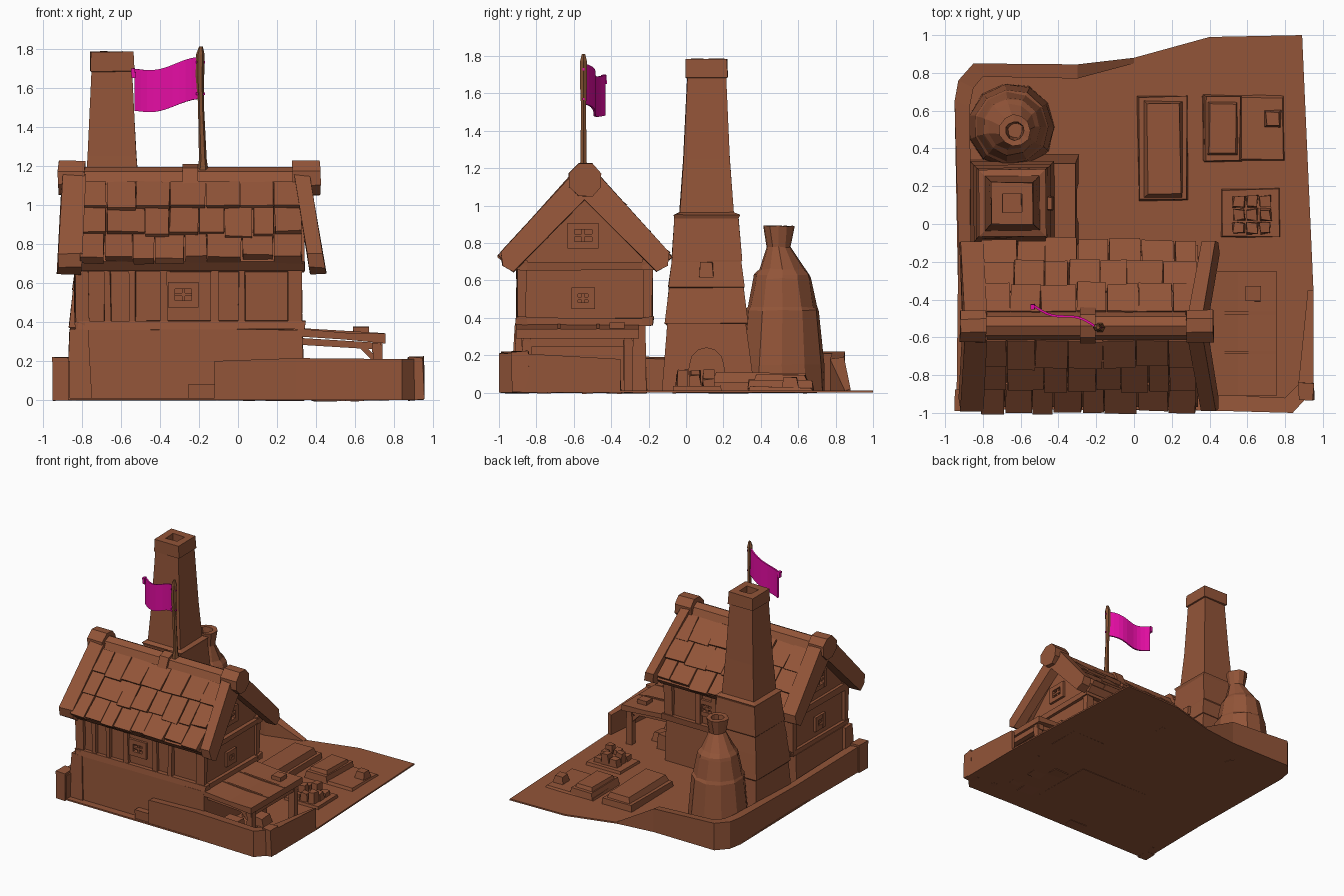
import bpy, bmesh, math, random
from mathutils import Vector

if "Cube" in bpy.data.objects:
    bpy.data.objects.remove(bpy.data.objects["Cube"])

random.seed(4)

def material(name, col):
    m = bpy.data.materials.new(name)
    m.diffuse_color = (*col, 1)
    m.use_nodes = True
    m.node_tree.nodes["Principled BSDF"].inputs["Base Color"].default_value = m.diffuse_color
    return m

BROWN = material("clay_brown", (0.29, 0.09, 0.04))
POLE = material("pole_brown", (0.22, 0.08, 0.03))
PINK = material("flag_magenta", (0.78, 0.004, 0.37))

def make(name, verts, faces, mat=BROWN, jit=0.0):
    bm = bmesh.new()
    vs = [bm.verts.new(Vector(v) + Vector([random.uniform(-jit, jit) for _ in range(3)])) for v in verts]
    for f in faces:
        bm.faces.new([vs[i] for i in f])
    bmesh.ops.recalc_face_normals(bm, faces=bm.faces)
    me = bpy.data.meshes.new(name)
    bm.to_mesh(me)
    bm.free()
    me.materials.append(mat)
    ob = bpy.data.objects.new(name, me)
    bpy.context.collection.objects.link(ob)
    return ob

def loft(name, rings, mat=BROWN, jit=0.0):
    """Skin a list of equal-length closed rings and cap both ends."""
    n = len(rings[0])
    verts = [p for r in rings for p in r]
    faces = [(k*n+i, k*n+(i+1) % n, (k+1)*n+(i+1) % n, (k+1)*n+i)
             for k in range(len(rings)-1) for i in range(n)]
    faces += [tuple(range(n)), tuple(range(len(verts)-n, len(verts)))]
    return make(name, verts, faces, mat, jit)

def rect(x0, x1, y0, y1, z):
    return [(x0, y0, z), (x1, y0, z), (x1, y1, z), (x0, y1, z)]

def box(name, x0, x1, y0, y1, z0, z1, jit=0.0, inset=0.0, mat=BROWN):
    return loft(name, [rect(x0, x1, y0, y1, z0),
                       rect(x0+inset, x1-inset, y0+inset, y1-inset, z1)], mat, jit)

def circle(cx, cy, r, z, n):
    return [(cx+r*math.cos(2*math.pi*i/n), cy+r*math.sin(2*math.pi*i/n), z) for i in range(n)]

def prism_x(name, prof, x0, x1, lean=0.0, jit=0.0):
    """Extrude a (y, z) profile along x, leaning outward towards the bottom."""
    return loft(name, [[(x+lean*(1.15-z), y, z) for y, z in prof] for x in (x0, x1)], jit=jit)

def bar(name, p, q, w, mat=BROWN):
    """Square bar between two points."""
    p, q = Vector(p), Vector(q)
    d = (q-p).normalized()
    a = d.cross(Vector((0, 1, 0)) if abs(d.y) < 0.9 else Vector((1, 0, 0))).normalized()*w/2
    b = d.cross(a)
    return loft(name, [[c+a+b, c+a-b, c-a-b, c-a+b] for c in (p, q)], mat)

def wall(name, secs):
    """Low wall from sections (outer x, outer y, inner x, inner y, height)."""
    return loft(name, [[(ox, oy, 0), (ox, oy, h), (ix, iy, h-0.01), (ix, iy, 0)]
                       for ox, oy, ix, iy, h in secs])

# Ground plate and the low walls round the yard
ground = [(-.92, -.98), (.84, -.99), (.95, -.88), (.95, -.35), (.89, 1), (.4, .99),
          (0, .88), (-.3, .84), (-.85, .85), (-.95, .65)]
loft("ground", [[(x, y, 0) for x, y in ground], [(x, y, .012) for x, y in ground]])
wall("left_back_wall", [(-.94, -.98, -.86, -.98, .21), (-.93, -.1, -.86, -.1, .19),
                        (-.95, .65, -.87, .62, .22), (-.93, .76, -.85, .72, .22),
                        (-.85, .85, -.80, .78, .22), (-.3, .845, -.3, .77, .19), (0, .88, 0, .85, .02)])
wall("front_right_wall", [(-.12, -.98, -.12, -.88, .2), (.3, -.985, .3, -.9, .215), (.84, -1, .8, -.92, .21),
                          (.95, -.88, .87, -.85, .21), (.95, -.35, .92, -.35, .18)])
box("wall_end_stone", -.25, -.1, -.97, -.88, 0, .08, .004)
box("corner_stone_left", -.95, -.87, -.99, -.88, 0, .22, .004)
box("corner_stone_right", .87, .95, -.93, -.84, 0, .22, .006)

# House: stone ground floor, timbered upper floor with gables
box("lower_storey", -.85, .34, -.92, -.21, 0, .36, .004, .01)
box("corner_buttress", -.88, -.75, -.935, -.8, 0, .36, .004, .02)
upper = prism_x("upper_storey", [(-.875, .36), (-.875, .72), (-.54, 1.07), (-.21, .72), (-.21, .36)], -.81, .31)

# Timber frame on both long sides and both gable ends
for y in (-.88, -.205):
    box("sill_beam", -.82, .345, y-.03, y+.03, .36, .405, .005)
    box("top_beam", -.83, .34, y-.03, y+.03, .66, .71, .005)
    for x in (-.80, -.67, -.54, -.38, -.12, .02, .29):
        w = .035 if x in (-.80, .29) else .018
        box("wall_post", x-w, x+w, y-.025, y+.025, .4, .67, .005)
for x in (-.81, .315):
    box("gable_sill", x-.025, x+.025, -.91, -.19, .36, .40, .004)
    box("gable_beam", x-.025, x+.025, -.89, -.19, .655, .70, .004)

# Windows: recess cut in the wall, frame and cross bars
def window(c, along, w, h):
    c = Vector(c)
    def part(name, u0, u1, z0, z1, d):
        e = [(u0, u1), (-d, d)] if along == "x" else [(-d, d), (u0, u1)]
        return box(name, c.x+e[0][0], c.x+e[0][1], c.y+e[1][0], c.y+e[1][1], c.z+z0, c.z+z1)
    cut = part("window_cutter", -w, w, -h, h, .05)
    cut.hide_render = True
    cut.display_type = 'WIRE'
    m = upper.modifiers.new("window", 'BOOLEAN')
    m.operation, m.object, m.solver = 'DIFFERENCE', cut, 'EXACT'
    t = .018
    for s in (-1, 1):
        part("window_jamb", s*w-t, s*w+t, -h-t, h+t, .02)
        part("window_rail", -w, w, s*h-t, s*h+t, .019)
    part("window_bar", -.008, .008, -h, h, .01)
    part("window_crossbar", -w, w, -.008, .008, .012)

for y in (-.875, -.21):
    window((-.28 if y < -.5 else -.05, y, .54), "x", .06, .048)
for x in (-.81, .31):
    window((x, -.55, .84), "y", .065, .05)
    window((x, -.55, .505), "y", .045, .04)

# Roof: core, barge boards, ridge ends
prism_x("roof_core", [(-.97, .71), (-.61, 1.11), (-.47, 1.11), (-.11, .71), (-.15, .665),
                      (-.54, 1.05), (-.93, .665)], -.83, .34)
barge = [(-.99, .75), (-.62, 1.16), (-.46, 1.16), (-.09, .75), (-.10, .68), (-.16, .645),
         (-.54, 1.03), (-.92, .645), (-.98, .68)]
prism_x("barge_board_left", barge, -.90, -.78, -.05, .004)
prism_x("barge_board_right", barge, .29, .37, .16, .004)
for x0, x1 in ((-.92, -.785), (.275, .42)):
    prism_x("ridge_end", [(-.54+.093*math.cos(a), 1.138+.093*math.sin(a))
                          for a in [math.pi/8+i*math.pi/4 for i in range(8)]], x0, x1, 0, .005)
prism_x("ridge_cap", [(-.62, 1.1), (-.59, 1.17), (-.54, 1.195), (-.49, 1.17), (-.46, 1.1)], -.8, .3)
prism_x("ridge_saddle", [(-.64, 1.10), (-.60, 1.19), (-.54, 1.21), (-.48, 1.19), (-.44, 1.10)], -.285, -.205)

# Shingle rows, each one a wedge lifted at its lower edge
def slope(side, s, lift):
    return (-.54+side*(.07+s*.36+lift*.74), 1.11-s*.40+lift*.67)

for side in (-1, 1):
    for s0, s1 in ((0, .36), (.30, .70), (.64, 1.0)):
        x = -.81
        while x < .32:
            w = min(random.uniform(.11, .2), .33-x)
            if .33-x-w < .06:
                w = .33-x
            end = s1+random.uniform(-.03, .03)
            lift = random.uniform(.028, .045)
            prof = [slope(side, s0, -.01), slope(side, s0, .014), slope(side, end, lift), slope(side, end, -.005)]
            prism_x("shingle", prof, x+.003, x+w-.003, 0, .004)
            x += w

# Flag and pole
loft("flag_pole", [circle(-.19+dx, -.548, r, z, 6) for z, r, dx in
                   ((1.17, .03, .01), (1.23, .02, .01), (1.52, .015, 0), (1.66, .022, -.005), (1.77, .022, -.003), (1.81, .01, 0))], POLE)
N = 10
cols = [(-.205-.325*u, -.55+.11*u+.018*math.sin(6.3*u), .018*math.sin(5*u+1.4)-.045*u) for u in [i/N for i in range(N+1)]]
flag = make("flag", [(x, y, 1.53+j*.105+dz-(.0 if j else .005)) for x, y, dz in cols for j in range(3)],
            [(i*3+j, i*3+3+j, i*3+4+j, i*3+1+j) for i in range(N) for j in range(2)], PINK)
flag.modifiers.new("thickness", 'SOLIDIFY').thickness = .012
for z in (1.57, 1.73):
    bar("flag_tie", (-.215, -.55, z), (-.17, -.548, z), .012, PINK)
box("flag_corner", -.548, -.525, -.452, -.425, 1.65, 1.70, .003, 0, PINK)

# Chimney: stepped base, tapering shaft, hollow cap
steps = [(.235, 0), (.21, .36), (.222, .37), (.20, .56), (.205, .565), (.185, .70), (.188, .705), (.17, .93),
         (.178, .95), (.145, .965), (.125, 1.25), (.103, 1.68), (.113, 1.685), (.11, 1.785), (.05, 1.785), (.05, 1.6)]
loft("chimney", [rect(-.645-h, -.645+h, .11-h, .11+h, z) for h, z in steps], jit=.003)

# Hearth block with an arched firebox opening
arch = [(.0, .012)] + [(.11-.09*math.cos(a), .15+.09*math.sin(a)) for a in [i*math.pi/6 for i in range(7)]] + [(.22, .012)]
hearth = loft("hearth", [rect(-.6, -.29, -.13, .37, 0), rect(-.6, -.31, -.1, .32, .37)])
cutter = prism_x("firebox_cutter", arch, -.43, -.2)
cutter.hide_render = True
cutter.display_type = 'WIRE'
m = hearth.modifiers.new("firebox", 'BOOLEAN')
m.operation, m.object, m.solver = 'DIFFERENCE', cutter, 'EXACT'
box("flue_stone", -.47, -.425, .07, .15, .62, .70, .004, .008)

# Bottle kiln
prof = [(.232, 0), (.225, .15), (.2, .44), (.185, .46), (.155, .61), (.15, .63), (.125, .66), (.065, .78),
        (.085, .89), (.05, .89), (.04, .75)]
loft("bottle_kiln", [circle(-.65+.02*(z > .7), .515-.02*(z > .7), r, z, 11) for r, z in prof], jit=.004)

# Lean-to shelter beside the house
loft("shelter_roof", [[(x, y, z) for y in (-.91, -.25) for z in zs[::(1 if y < -.5 else -1)]]
                      for x, zs in ((.32, (.325, .365)), (.55, (.31, .345)), (.755, (.29, .34)))])
for y in (-.68, -.47):
    bar("shelter_batten", (.33, y, .36), (.75, y, .335), .016)
box("shelter_block", .59, .67, -.41, -.33, .31, .375, .003)
bar("shelter_beam", (.71, -.88, .27), (.71, -.28, .27), .045)
for y in (-.85, -.31):
    box("shelter_post", .69, .74, y-.025, y+.025, 0, .28, .003)
    bar("shelter_brace", (.71, y, .2), (.62, y, .29), .028)
    bar("shelter_rafter", (.33, y, .3), (.74, y, .275), .035)
for x, y, w, h in ((.45, -.72, .07, .1), (.56, -.5, .06, .08), (.44, -.42, .07, .12), (.6, -.7, .05, .07)):
    box("stored_block", x-w, x+w, y-w, y+w, 0, h, .008, .01)

# Stacks of slabs and bricks in the yard
box("long_slab_base", .02, .285, .12, .68, 0, .06, .006, .008)
box("long_slab", .055, .26, .14, .65, .055, .105, .006, .015)
box("drying_base", .36, .80, .33, .68, 0, .03, .006, .01)
box("drying_slab", .37, .57, .33, .68, .02, .065, .006, .01)
box("drying_slab_top", .39, .55, .36, .65, .06, .095, .005, .012)
box("drying_block", .69, .78, .51, .60, .02, .085, .004, .01)
box("brick_base", .46, .775, -.075, .19, 0, .035, .005, .008)
for i in range(3):
    for j in range(3):
        x, y = .555+i*.07, -.02+j*.07
        box("brick", x-.03, x+.03, y-.032, y+.03, .03, .07+.025*((i+2*j) % 3), .006, .004)
